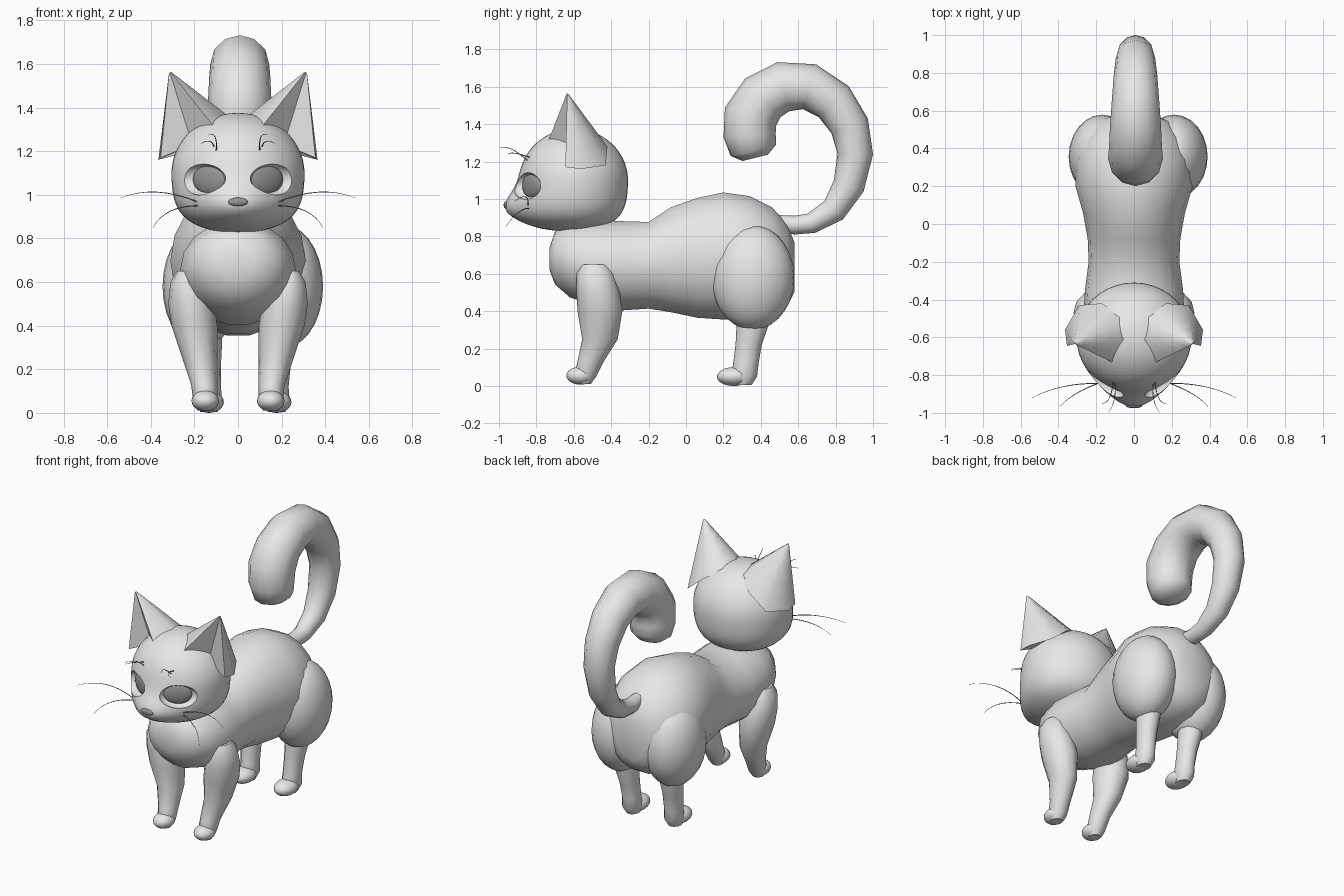
import bpy, bmesh
from math import sin, cos, pi, exp, sqrt, radians
from mathutils import Vector, Matrix
from mathutils.bvhtree import BVHTree

cube = bpy.data.objects.get("Cube")
if cube:
    bpy.data.objects.remove(cube)


def material(name, value):
    mat = bpy.data.materials.new(name)
    mat.use_nodes = True
    mat.diffuse_color = (value, value, value, 1)
    mat.node_tree.nodes["Principled BSDF"].inputs["Base Color"].default_value = mat.diffuse_color
    return mat


light_grey = material("light grey fur", 0.8)
dark_grey = material("dark grey", 0.3)
made = []


def finish(name, bm, mat):
    bmesh.ops.recalc_face_normals(bm, faces=bm.faces)
    mesh = bpy.data.meshes.new(name)
    bm.to_mesh(mesh)
    bm.free()
    mesh.materials.append(mat)
    obj = bpy.data.objects.new(name, mesh)
    bpy.context.collection.objects.link(obj)
    made.append(obj)
    return obj


def loft(name, rings, mat=light_grey):
    """Skin a list of closed rings and cap both ends."""
    bm = bmesh.new()
    loops = [[bm.verts.new(p) for p in ring] for ring in rings]
    n = len(loops[0])
    for a, b in zip(loops, loops[1:]):
        for i in range(n):
            j = (i + 1) % n
            bm.faces.new((a[i], a[j], b[j], b[i]))
    bm.faces.new(loops[0])
    bm.faces.new(loops[-1])
    return finish(name, bm, mat)


def ellipse(centre, u, v, sides):
    return [centre + u * cos(2 * pi * i / sides) + v * sin(2 * pi * i / sides)
            for i in range(sides)]


def tube(name, points, sides=12, mat=light_grey):
    """Round tube through (x, y, z, radius) points."""
    pos = [Vector(p[:3]) for p in points]
    rings = []
    for i, p in enumerate(points):
        along = (pos[min(i + 1, len(pos) - 1)] - pos[max(i - 1, 0)]).normalized()
        ref = Vector((0, 0, 1)) if abs(along.x) > 0.6 else Vector((1, 0, 0))
        u = (ref - along * ref.dot(along)).normalized()
        rings.append(ellipse(pos[i], u * p[3], along.cross(u) * p[3], sides))
    return loft(name, rings, mat)


def ellipsoid(name, centre, radii, turn=0, mat=light_grey, sides=20):
    bm = bmesh.new()
    place = Matrix.Translation(centre) @ Matrix.Rotation(turn, 4, "Z") @ Matrix.Diagonal((*radii, 1))
    bmesh.ops.create_uvsphere(bm, u_segments=sides, v_segments=sides // 2 + 2, radius=1, matrix=place)
    return finish(name, bm, mat)


def leg(name, side, shift, rows):
    rings = [ellipse(Vector((side * x + shift, y, z)), Vector((rx, 0, 0)), Vector((0, ry, 0)), 12)
             for z, x, y, rx, ry in rows]
    loft(name, rings)


# Body: y, bottom, top, half width
body = [(-.73, .62, .74, .08), (-.70, .54, .83, .17), (-.62, .47, .87, .23), (-.5, .43, .885, .265),
        (-.35, .40, .885, .26), (-.2, .41, .88, .24), (-.08, .39, .96, .245), (.06, .36, 1.01, .27),
        (.2, .35, 1.04, .31), (.34, .35, 1.02, .31), (.46, .37, .96, .27), (.54, .42, .87, .2),
        (.58, .5, .77, .1)]
loft("body", [ellipse(Vector((0, y, (lo + hi) / 2)), Vector((w, 0, 0)), Vector((0, 0, (hi - lo) / 2)), 18)
              for y, lo, hi, w in body])

# Tail: y, z, radius
tail = [(.47, .87, .045), (.58, .86, .05), (.67, .87, .055), (.79, .94, .07), (.87, 1.07, .085),
        (.905, 1.24, .095), (.875, 1.39, .105), (.79, 1.52, .115), (.66, 1.6, .125), (.52, 1.6, .135),
        (.41, 1.54, .14), (.345, 1.44, .145), (.34, 1.34, .14), (.36, 1.26, .125), (.37, 1.22, .07)]
tube("tail", [(.008, y, z, r) for y, z, r in tail])

# Head: sphere with a squarer jaw and a muzzle pushed forward
bm = bmesh.new()
bmesh.ops.create_uvsphere(bm, u_segments=40, v_segments=28, radius=1)
for v in bm.verts:
    nx, ny, nz = v.co
    jaw = 1 + 0.35 * nz * nz if nz < 0 else 1
    x, y, z = 0.305 * nx * jaw, -0.6 + 0.29 * ny * jaw, 1.1 + 0.275 * nz
    if ny < 0:
        y -= 0.1 * min(1, -3 * ny) * exp(-(x / 0.2) ** 2 - ((z - 0.94) / 0.11) ** 2)
    v.co = (x, y, z)
bmesh.ops.recalc_face_normals(bm, faces=bm.faces)
face_tree = BVHTree.FromBMesh(bm)
head = finish("head", bm, light_grey)


def on_face(x, z):
    """Point on the front of the head at the given x and z."""
    hit = face_tree.ray_cast(Vector((x, -2, z)), Vector((0, 1, 0)))[0]
    return hit if hit else Vector((x, -0.7, z))


for side, label in ((1, "left"), (-1, "right")):
    # Eye socket and eye
    turn = side * radians(30)
    socket = ellipsoid("socket_cutter", on_face(side * .165, 1.07), (.122, .06, .072), turn, sides=32)
    cut = head.modifiers.new("socket", "BOOLEAN")
    cut.operation = "DIFFERENCE"
    cut.object = socket
    bpy.context.view_layer.objects.active = head
    bpy.ops.object.modifier_apply(modifier=cut.name)
    made.remove(socket)
    bpy.data.objects.remove(socket)
    inward = Vector((-side * sin(radians(30)), cos(radians(30)), 0))
    ellipsoid(label + "_eye", on_face(side * .15, 1.07) + inward * .048, (.092, .028, .07), turn, dark_grey)

    # Ear: hollow-fronted cone, rings shrinking to the tip
    tip = Vector((side * .315, -.635, 1.57))
    base = [Vector((side * x, y, z)) for x, y, z in (
        (.10, -.74, 1.30), (.21, -.61, 1.23), (.355, -.645, 1.17), (.365, -.56, 1.16), (.29, -.43, 1.18),
        (.17, -.42, 1.28), (.07, -.49, 1.34), (.03, -.61, 1.35))]
    loft(label + "_ear", [[tip.lerp(p, s) for p in base] for s in (1, .82, .6, .35, .12, .03)])

    # Front leg and paw: z, x, y, half width, half depth
    leg(label + "_front_leg", side, 0, [
        (.65, .235, -.49, .045, .065), (.60, .23, -.485, .08, .1), (.5, .215, -.47, .105, .115),
        (.4, .2, -.46, .105, .12), (.25, .175, -.46, .08, .095), (.13, .155, -.51, .06, .07),
        (.05, .15, -.54, .055, .06), (.01, .15, -.55, .035, .04)])
    ellipsoid(label + "_front_paw", (side * .15, -.565, .055), (.063, .075, .048))

    # Thigh, hind leg and paw
    shift = .022
    ellipsoid(label + "_thigh", (side * .19 + shift, .357, .58), (.178, .222, .28), sides=24)
    leg(label + "_hind_leg", side, shift, [
        (.42, .17, .36, .07, .09), (.32, .165, .355, .07, .085), (.22, .16, .335, .06, .07),
        (.12, .155, .32, .055, .068), (.05, .155, .31, .06, .07), (.005, .155, .30, .04, .05)])
    ellipsoid(label + "_hind_paw", (side * .155 + shift, .255, .05), (.068, .09, .05))

    # Whiskers and brow hairs: root x, root z, middle, end
    hairs = [("upper_whisker", .18, .965, (.37, -.86, 1.012), (.54, -.92, .985)),
             ("lower_whisker", .18, .95, (.31, -.9, .925), (.39, -.965, .85)),
             ("long_brow_hair", .10, 1.2, (.105, -.93, 1.265), (.135, -.998, 1.275)),
             ("short_brow_hair", .11, 1.22, (.13, -.92, 1.245), (.17, -.95, 1.235))]
    for name, x, z, mid, end in hairs:
        a = on_face(side * x, z) + Vector((0, .01, 0))
        b, c = (Vector((side * p[0], p[1], p[2])) for p in (mid, end))
        handle = 2 * b - (a + c) / 2
        path = []
        for i in range(9):
            t = i / 8
            p = a * (1 - t) ** 2 + handle * 2 * t * (1 - t) + c * t * t
            path.append((*p, .003 * (1 - .7 * t)))
        tube(label + "_" + name, path, 5, dark_grey)

# Nose
ellipsoid("nose", on_face(0, .967) + Vector((0, .006, 0)), (.045, .014, .02), mat=dark_grey)

# Smooth shading with sharp creases kept
bpy.ops.object.select_all(action="DESELECT")
for obj in made:
    obj.select_set(True)
bpy.context.view_layer.objects.active = head
bpy.ops.object.shade_smooth_by_angle(angle=radians(50))
